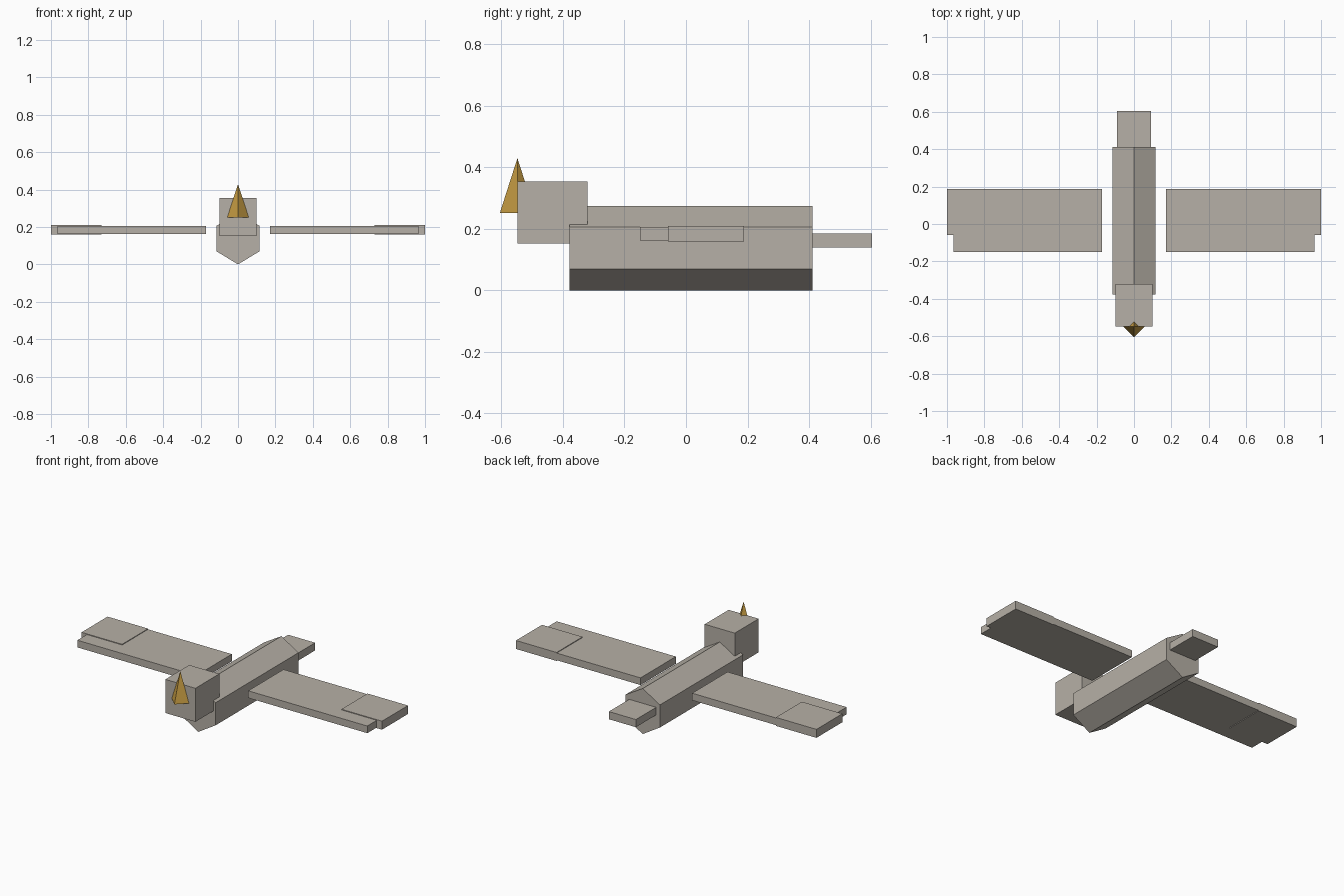
import bpy, bmesh, math
from mathutils import Matrix

if "Cube" in bpy.data.objects:
    bpy.data.objects.remove(bpy.data.objects["Cube"])


def material(name, rgb):
    m = bpy.data.materials.new(name)
    m.diffuse_color = (*rgb, 1.0)
    m.use_nodes = True
    m.node_tree.nodes["Principled BSDF"].inputs["Base Color"].default_value = m.diffuse_color
    return m


GREY = material("warm_grey", (0.47, 0.435, 0.385))
GOLD = material("beak_gold", (0.56, 0.33, 0.055))


def add_object(name, bm, mat):
    bmesh.ops.recalc_face_normals(bm, faces=bm.faces)
    mesh = bpy.data.meshes.new(name)
    bm.to_mesh(mesh)
    bm.free()
    mesh.materials.append(mat)
    obj = bpy.data.objects.new(name, mesh)
    bpy.context.collection.objects.link(obj)
    return obj


def box(name, xs, ys, zs, mat=GREY):
    bm = bmesh.new()
    size = [b - a for a, b in (xs, ys, zs)]
    mid = [(a + b) / 2 for a, b in (xs, ys, zs)]
    bmesh.ops.create_cube(bm, size=1.0,
                          matrix=Matrix.Translation(mid) @ Matrix.Diagonal((*size, 1)))
    return add_object(name, bm, mat)


# Body: six-sided profile with a keel and a ridge, extruded front to back
profile = [(0, 0), (0.115, 0.07), (0.115, 0.206), (0, 0.274), (-0.115, 0.206), (-0.115, 0.07)]
bm = bmesh.new()
front = bm.faces.new([bm.verts.new((x, -0.378, z)) for x, z in profile])
ext = bmesh.ops.extrude_face_region(bm, geom=[front], use_keep_orig=True)
bmesh.ops.translate(bm, vec=(0, 0.79, 0),
                    verts=[g for g in ext["geom"] if isinstance(g, bmesh.types.BMVert)])
add_object("body", bm, GREY)

# Head and tail
box("head", (-0.1, 0.1), (-0.548, -0.321), (0.152, 0.354))
box("tail", (-0.09, 0.09), (0.412, 0.605), (0.139, 0.185))

# Beak: upright four-sided spike set into the front of the head
bm = bmesh.new()
bmesh.ops.create_cone(bm, cap_ends=True, segments=4, radius1=0.057, radius2=0, depth=0.178,
                      matrix=Matrix.Translation((0, -0.548, 0.341)))
beak = add_object("beak", bm, GOLD)

# Wings: inner slab plus a slightly thicker tip slab, on both sides
for side, s in (("left", -1), ("right", 1)):
    box(side + "_wing", sorted((s * 0.172, s * 0.965)), (-0.149, 0.187), (0.163, 0.206))
    box(side + "_wing_tip", sorted((s * 0.73, s * 1.0)), (-0.059, 0.188), (0.159, 0.21))
